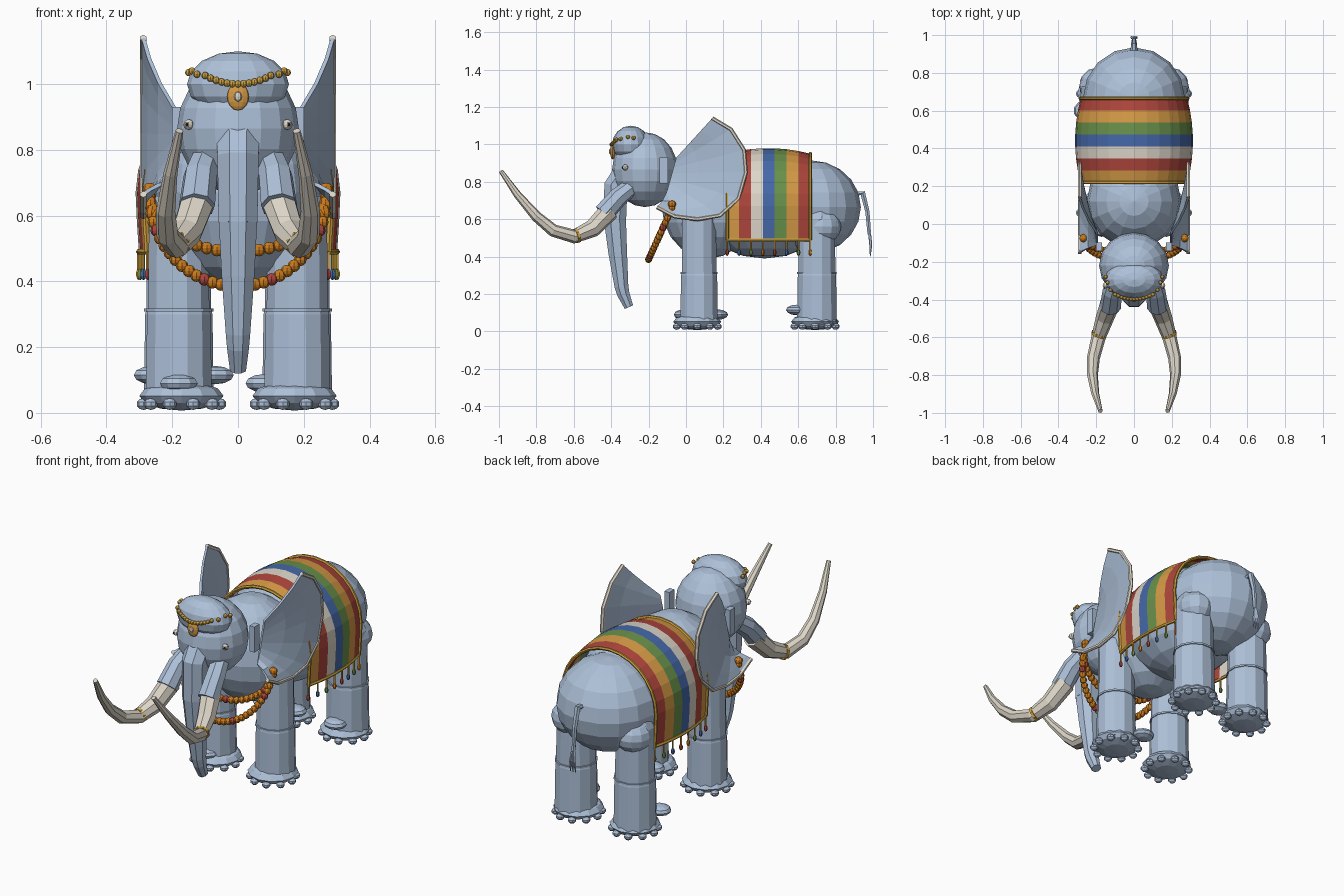
import bpy, bmesh, math
from mathutils import Vector, Matrix

cube = bpy.data.objects.get("Cube")
if cube:
    bpy.data.objects.remove(cube, do_unlink=True)


def material(name, r, g, b):
    m = bpy.data.materials.new(name)
    m.use_nodes = True
    m.diffuse_color = (r, g, b, 1)
    m.node_tree.nodes["Principled BSDF"].inputs["Base Color"].default_value = (r, g, b, 1)
    return m


SKIN = material("blue grey skin", .42, .53, .69)
IVORY = material("ivory", .72, .67, .58)
RED = material("red cloth", .42, .06, .045)
OCHRE = material("ochre cloth", .66, .32, .06)
GREEN = material("green cloth", .14, .28, .07)
BLUE = material("blue cloth", .06, .14, .40)
GOLD = material("gold", .62, .36, .05)
AMBER = material("amber bead", .60, .20, .012)
DARK = material("dark eye", .03, .03, .03)


def finish(name, bm, *mats):
    bmesh.ops.recalc_face_normals(bm, faces=bm.faces[:])
    mesh = bpy.data.meshes.new(name)
    bm.to_mesh(mesh)
    bm.free()
    for m in mats:
        mesh.materials.append(m)
    ob = bpy.data.objects.new(name, mesh)
    bpy.context.collection.objects.link(ob)
    return ob


def add_ball(bm, c, r, seg=16, rings=10):
    mat = Matrix.Translation(c) @ Matrix.Diagonal((*r, 1))
    bmesh.ops.create_uvsphere(bm, u_segments=seg, v_segments=rings, radius=1, matrix=mat)


def ball(name, c, r, mat, seg=16, rings=10):
    bm = bmesh.new()
    add_ball(bm, c, r, seg, rings)
    return finish(name, bm, mat)


def box(name, c, size, mat):
    bm = bmesh.new()
    bmesh.ops.create_cube(bm, size=1, matrix=Matrix.Translation(c) @ Matrix.Diagonal((*size, 1)))
    return finish(name, bm, mat)


def tube(name, pts, radii, mat, sides=8):
    """Sweep a polygon along a path with a radius for each point."""
    bm = bmesh.new()
    pts = [Vector(p) for p in pts]
    if isinstance(radii, float):
        radii = [radii] * len(pts)
    rings, side = [], None
    for i, p in enumerate(pts):
        d = (pts[min(i + 1, len(pts) - 1)] - pts[max(i - 1, 0)]).normalized()
        if side is None:
            side = d.cross(Vector((0, 1, 0) if abs(d.y) < .9 else (1, 0, 0)))
        side = (side - d * side.dot(d)).normalized()
        up = d.cross(side)
        ring = []
        for k in range(sides):
            a = math.tau * (k + .5) / sides
            ring.append(bm.verts.new(p + (side * math.cos(a) + up * math.sin(a)) * radii[i]))
        rings.append(ring)
    for a, b in zip(rings, rings[1:]):
        for k in range(sides):
            n = (k + 1) % sides
            bm.faces.new((a[k], a[n], b[n], b[k]))
    bm.faces.new(rings[0])
    bm.faces.new(rings[-1])
    return finish(name, bm, mat)


# Body masses and head
ball("shoulders", (0, .12, .67), (.25, .25, .28), SKIN)
ball("belly", (0, .42, .675), (.285, .37, .285), SKIN)
ball("rump", (0, .665, .665), (.27, .27, .25), SKIN)
ball("head", (0, -.22, .865), (.185, .175, .2), SKIN)
ball("forehead_dome", (0, -.295, 1), (.155, .1, .1), SKIN, 16, 8)

# Trunk and tail
tube("trunk_root", [(0, -.33, .84), (0, -.375, .78), (0, -.38, .58)], [.07, .068, .064], SKIN)
tube("trunk", [(0, -.38, .6), (0, -.365, .42), (0, -.345, .24), (0, -.335, .2), (0, -.305, .13)],
     [.064, .054, .04, .036, .026], SKIN)
tube("tail", [(0, .89, .73), (0, .945, .74), (0, .97, .64), (0, .98, .52)],
     [.018, .017, .013, .011], SKIN, 6)
for i in (-1, 0, 1):
    tube("tail_hair", [(0, .98, .54), (i * .012, .988, .46), (i * .016, .985, .4)],
         [.008, .008, .002], SKIN, 5)

# Legs with creases, feet and nails
for s in (-1, 1):
    for label, y, top, r in (("front", .07, .66, .1), ("rear", .7, .64, .106)):
        x = s * .18
        tube(label + "_leg", [(x, y, .04), (x, y, .3), (x, y, .315), (x, y, top - .04), (x, y, top)],
             [r + .004, r, r - .004, r - .006, r * .75], SKIN, 12)
        tube(label + "_leg_crease", [(x, y, .308), (x, y, .318)], r + .003, SKIN, 12)
        ball(label + "_foot", (s * .172, y - .01, .052), (.128, .128, .045), SKIN, 12, 6)
        bm = bmesh.new()
        for k in range(10):
            a = math.tau * k / 10
            add_ball(bm, (s * .172 + .115 * math.cos(a), y - .01 + .115 * math.sin(a), .027),
                     (.022, .022, .018), 8, 5)
        finish(label + "_nails", bm, SKIN)
    ball("haunch", (s * .19, .73, .56), (.1, .1, .09), SKIN, 12, 8)

# Raised foot pads
for c in ((.08, .17, .09), (-.18, -.01, .09), (.18, .59, .115), (-.26, .6, .115), (-.07, .6, .115)):
    ball("foot_pad", c, (.06, .055, .028), SKIN, 10, 6)

# Ears: a fan from a short root to a wide rim, edged in ivory
RIM = [(.14, 1.14), (.24, 1.08), (.31, .97), (.32, .85), (.28, .71), (.18, .62),
       (.06, .6), (-.06, .615), (-.155, .665)]
for s in (-1, 1):
    bm = bmesh.new()
    grid = []
    for i, (y, z) in enumerate(RIM):
        f = i / (len(RIM) - 1)
        root = Vector((s * .195, -.05 - .06 * f, .93 - .22 * f))
        edge = Vector((s * .288, y, z))
        row = []
        for t in (0, .35, .7, 1):
            p = root.lerp(edge, t)
            p.x += s * .012 * math.sin(math.pi * t)
            row.append(bm.verts.new(p))
        grid.append(row)
    for a, b in zip(grid, grid[1:]):
        for j in range(3):
            bm.faces.new((a[j], a[j + 1], b[j + 1], b[j]))
    ear = finish("ear", bm, SKIN)
    thick = ear.modifiers.new("thickness", 'SOLIDIFY')
    thick.thickness, thick.offset = .012, 0
    tube("ear_rim", [(s * .288, y, z) for y, z in RIM], .011, IVORY, 6)
    box("ear_root", (s * .185, -.12, .86), (.03, .045, .14), SKIN)
    # Eyes
    ball("eye", (s * .15, -.325, .877), (.016, .016, .016), IVORY, 8, 6)
    ball("pupil", (s * .155, -.338, .877), (.006, .006, .006), DARK, 6, 4)
    # Tusks, sockets and bands
    tube("tusk_socket", [(s * .09, -.27, .79), (s * .115, -.36, .72), (s * .125, -.44, .63)],
         [.045, .052, .056], SKIN)
    tube("tusk", [(s * .122, -.41, .645), (s * .155, -.5, .55), (s * .188, -.6, .508),
                  (s * .215, -.71, .54), (s * .22, -.8, .615), (s * .205, -.9, .73),
                  (s * .178, -.99, .858)], [.054, .048, .038, .034, .029, .021, .012], IVORY)
    tube("tusk_band", [(s * .184, -.578, .514), (s * .188, -.59, .51)], .042, GOLD)
    ball("tusk_bead", (s * .155, -.415, .625), (.016, .016, .016), AMBER, 8, 6)

# Striped saddle cloth
Y0, Y1 = .22, .665
profile = [(.302, .49), (.308, .58)]
profile += [(.312 * math.cos(math.pi * k / 14), .67 + .31 * math.sin(math.pi * k / 14)) for k in range(15)]
profile += [(-.308, .58), (-.302, .49)]


def cloth(y, grow=0):
    s = 1 - 1.9 * (y - .44) ** 2 + grow
    return [Vector((x * s, y, .67 + (z - .67) * s if z > .67 else z)) for x, z in profile]


bm = bmesh.new()
rows = [[bm.verts.new(p) for p in cloth(Y0 + (Y1 - Y0) * i / 7)] for i in range(8)]
for i in range(7):
    for k in range(len(profile) - 1):
        face = bm.faces.new((rows[i][k], rows[i][k + 1], rows[i + 1][k + 1], rows[i + 1][k]))
        face.material_index = i
saddle = finish("saddle_cloth", bm, OCHRE, RED, IVORY, BLUE, GREEN, OCHRE, RED)
saddle.modifiers.new("thickness", 'SOLIDIFY').thickness = .01
for y in (Y0, Y1):
    tube("cloth_edge_trim", cloth(y, .005), .009, GOLD, 6)

# Hem cords and tassels
for s in (-1, 1):
    hem = [cloth(Y0 + (Y1 - Y0) * i / 7)[0 if s > 0 else -1] for i in range(8)]
    tube("hem_cord", hem, .009, GOLD, 6)
    for i, p in enumerate(hem):
        tube("tassel_cord", [p, p - Vector((0, 0, .06))], .005, GOLD, 5)
        ball("tassel", p - Vector((0, 0, .068)), (.01, .01, .018), (RED, BLUE, GREEN, AMBER)[i % 4], 6, 5)

# Chest garlands of beads
for name, drop, count in (("long_garland", .275, 33), ("short_garland", .17, 27)):
    bm = bmesh.new()
    accents = bmesh.new()
    for k in range(count):
        a = math.pi * k / (count - 1)
        c = (.268 * math.cos(a), -.075 - .125 * math.sin(a) * drop / .275, .66 - drop * math.sin(a))
        add_ball(accents if k % 8 == 4 else bm, c, (.019, .019, .019), 8, 6)
    finish(name, bm, AMBER)
    finish(name + "_accents", accents, RED)
for s in (-1, 1):
    ball("garland_knot", (s * .268, -.075, .68), (.022, .022, .02), AMBER, 8, 6)

# Brow beads and medallion
bm = bmesh.new()
for k in range(13):
    u = k / 6 - 1
    add_ball(bm, (.1 * u, -.398 + .025 * u * u, 1.0 + .026 * u * u), (.011, .011, .011), 8, 6)
for s in (-1, 1):
    for x, y, z in ((.125, -.35, 1.03), (.14, -.31, 1.04), (.15, -.28, 1.035)):
        add_ball(bm, (s * x, y, z), (.011, .011, .011), 8, 6)
finish("brow_beads", bm, GOLD)
ball("medallion", (0, -.392, .962), (.033, .014, .042), OCHRE, 12, 8)
ball("medallion_gem", (0, -.405, .962), (.012, .008, .015), IVORY, 8, 6)
